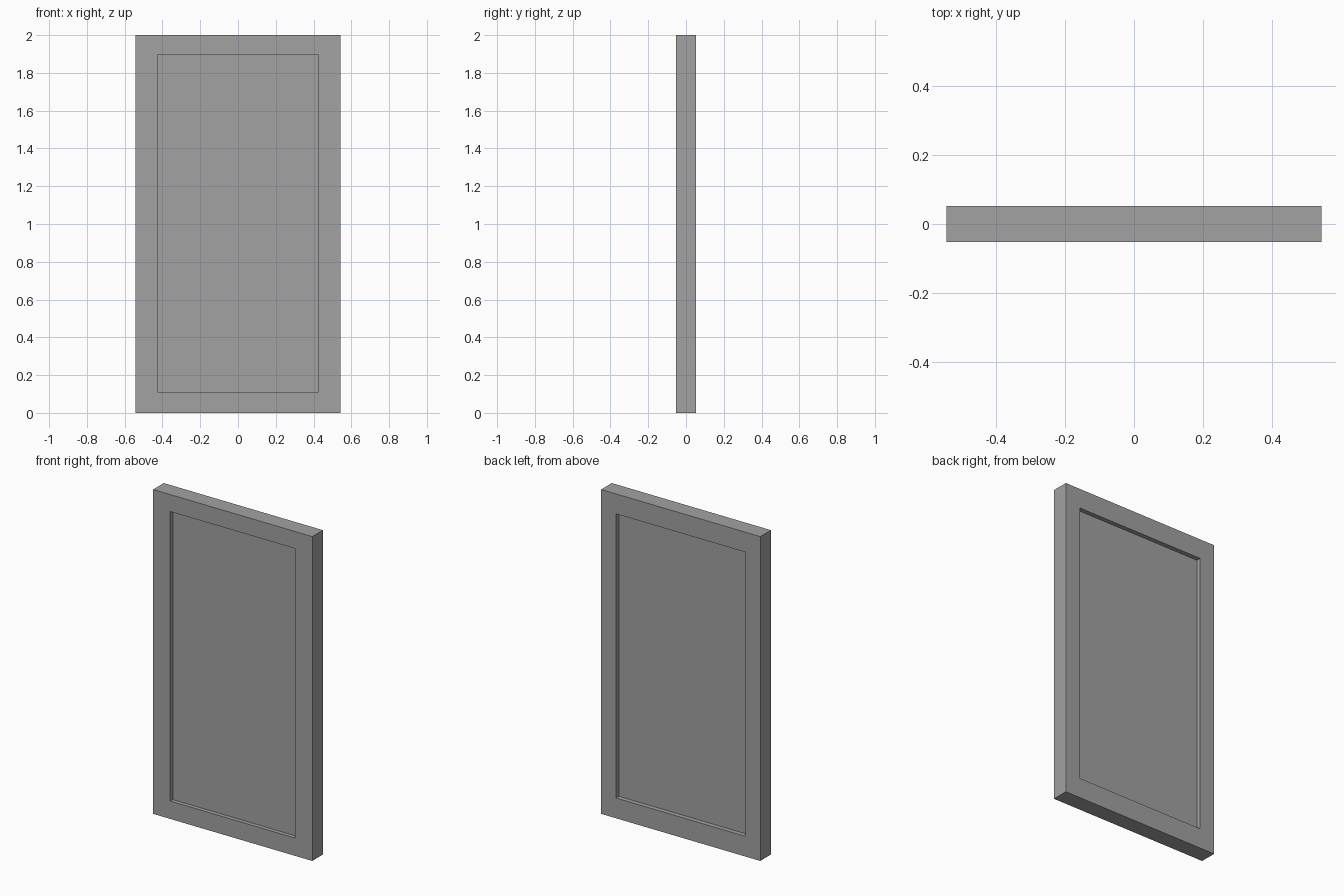
import bpy
import bmesh
from mathutils import Vector

cube = bpy.data.objects.get("Cube")
if cube:
    bpy.data.objects.remove(cube, do_unlink=True)

WIDTH, DEPTH, HEIGHT = 1.086, 0.104, 2.0

grey = bpy.data.materials.new("plain grey")
grey.use_nodes = True
colour = (0.36, 0.36, 0.36, 1)
grey.diffuse_color = colour
grey.node_tree.nodes["Principled BSDF"].inputs["Base Color"].default_value = colour

# Solid slab standing on the ground
bm = bmesh.new()
bmesh.ops.create_cube(bm, size=1)
bmesh.ops.scale(bm, vec=(WIDTH, DEPTH, HEIGHT), verts=bm.verts)
bmesh.ops.translate(bm, vec=(0, 0, HEIGHT / 2), verts=bm.verts)


def recess(side, half_width, bottom, top, depth):
    """Inset the face turned to the given y side and sink it straight in."""
    face = max(bm.faces, key=lambda f: f.normal.y * side)
    bmesh.ops.inset_individual(bm, faces=[face], thickness=0.1)
    for v in face.verts:
        v.co.x = half_width if v.co.x > 0 else -half_width
        v.co.z = top if v.co.z > HEIGHT / 2 else bottom
    # The sunken panel keeps a square-edged reveal around it
    panel = bmesh.ops.extrude_discrete_faces(bm, faces=[face])["faces"][0]
    bmesh.ops.translate(bm, vec=Vector((0, -side * depth, 0)), verts=panel.verts)


bm.normal_update()
recess(-1, 0.426, 0.11, 1.895, 0.025)   # front panel
bm.normal_update()
recess(1, 0.441, 0.125, 1.877, 0.028)   # back panel
bmesh.ops.recalc_face_normals(bm, faces=bm.faces)

mesh = bpy.data.meshes.new("framed_panel")
bm.to_mesh(mesh)
bm.free()
mesh.materials.append(grey)
panel_object = bpy.data.objects.new("framed_panel", mesh)
bpy.context.collection.objects.link(panel_object)
